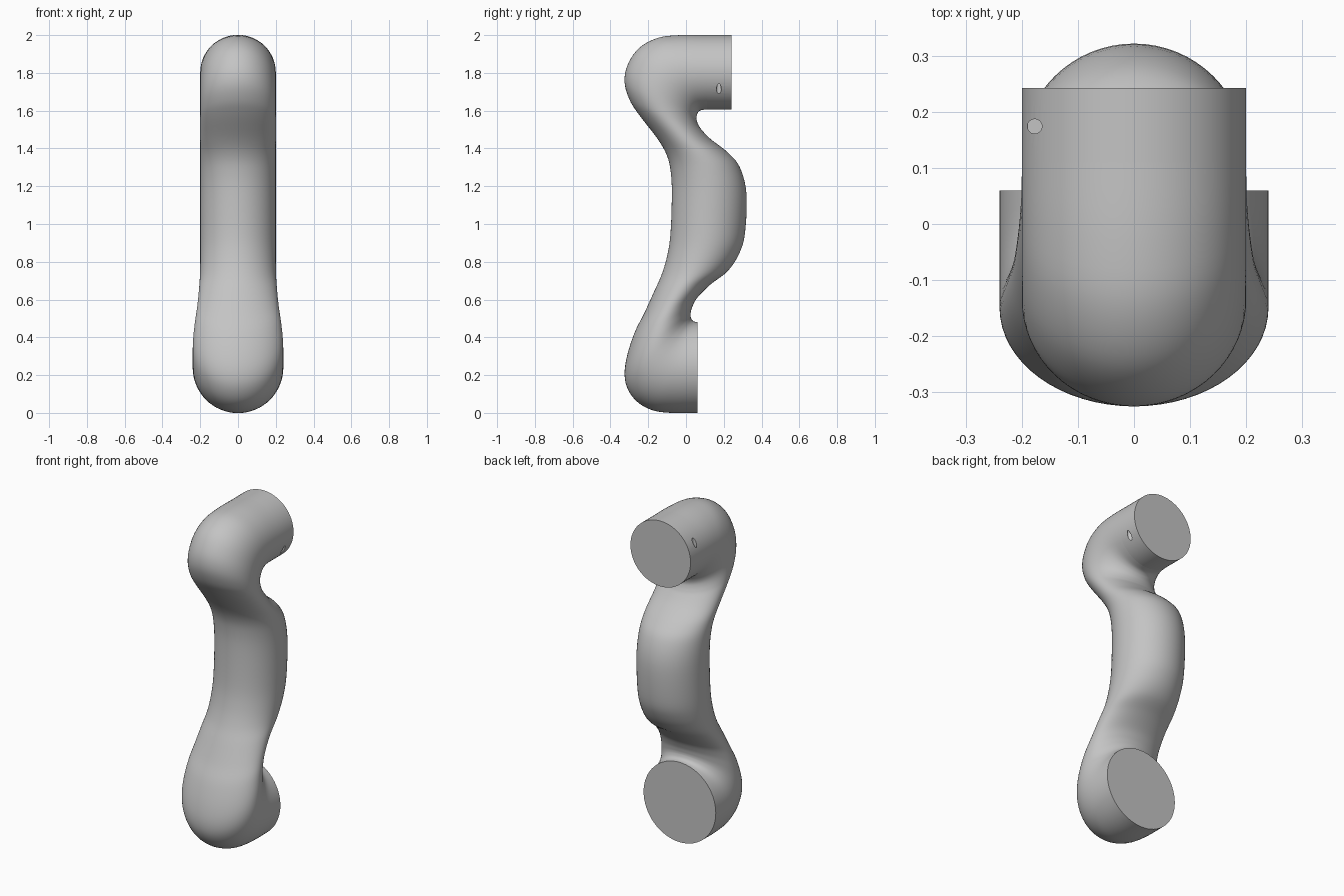
import bpy, bmesh, math
from mathutils import Vector

cube = bpy.data.objects.get("Cube")
if cube:
    bpy.data.objects.remove(cube)

SIDES = 64
STEPS = 5

grey = bpy.data.materials.new("plain grey")
grey.use_nodes = True
colour = (0.55, 0.55, 0.55, 1)
grey.diffuse_color = colour
grey.node_tree.nodes["Principled BSDF"].inputs["Base Color"].default_value = colour

# Stations along the handle: front edge (y, z), back edge (y, z), half width
STATIONS = [
    (.11, 2, .11, 1.607, .2),
    (-.03, 2, .078, 1.602, .2),
    (-.15, 1.985, .063, 1.59, .2),
    (-.25, 1.93, .057, 1.575, .2),
    (-.31, 1.84, .055, 1.56, .2),
    (-.325, 1.75, .058, 1.545, .2),
    (-.3, 1.66, .066, 1.525, .2),
    (-.25, 1.58, .082, 1.5, .2),
    (-.15, 1.45, .13, 1.45, .2),
    (-.1, 1.36, .22, 1.38, .2),
    (-.08, 1.27, .285, 1.3, .2),
    (-.075, 1.15, .32, 1.16, .2),
    (-.082, .95, .312, .95, .2),
    (-.1, .83, .28, .84, .2),
    (-.13, .73, .22, .75, .201),
    (-.17, .64, .13, .68, .206),
    (-.22, .53, .06, .61, .215),
    (-.27, .43, .033, .56, .226),
    (-.31, .31, .025, .53, .235),
    (-.325, .21, .024, .515, .239),
    (-.31, .13, .026, .505, .24),
    (-.26, .06, .03, .495, .24),
    (-.18, .015, .036, .488, .24),
    (-.08, 0, .045, .483, .24),
    (.06, 0, .06, .48, .24),
]


def smooth_path(points):
    """Pass a smooth curve through all the stations."""
    rows = [Vector(p) for p in points]
    result = []
    for i in range(len(rows) - 1):
        a, b = rows[max(i - 1, 0)], rows[i]
        c, d = rows[i + 1], rows[min(i + 2, len(rows) - 1)]
        for k in range(STEPS):
            t = k / STEPS
            result.append((b * 2 + (c - a) * t
                           + (a * 2 - b * 5 + c * 4 - d) * t ** 2
                           + (b * 3 - a - c * 3 + d) * t ** 3) / 2)
    return result + [rows[-1]]


def loft(name, stations):
    """Skin elliptical rings spanning from front edge to back edge."""
    bm = bmesh.new()
    rings = []
    for front_y, front_z, back_y, back_z, width in stations:
        front, back = Vector((0, front_y, front_z)), Vector((0, back_y, back_z))
        centre, arm = (front + back) / 2, (front - back) / 2
        side = Vector((width, 0, 0))
        angles = [math.tau * k / SIDES for k in range(SIDES)]
        rings.append([bm.verts.new(centre + arm * math.cos(a) + side * math.sin(a))
                      for a in angles])
    for first, second in zip(rings, rings[1:]):
        for k in range(SIDES):
            n = (k + 1) % SIDES
            bm.faces.new((first[k], first[n], second[n], second[k]))
    bm.faces.new(rings[0])
    bm.faces.new(rings[-1])
    bmesh.ops.recalc_face_normals(bm, faces=bm.faces)
    mesh = bpy.data.meshes.new(name)
    bm.to_mesh(mesh)
    bm.free()
    obj = bpy.data.objects.new(name, mesh)
    bpy.context.collection.objects.link(obj)
    mesh.materials.append(grey)
    return obj


def shade(obj):
    bpy.ops.object.select_all(action="DESELECT")
    obj.select_set(True)
    bpy.context.view_layer.objects.active = obj
    bpy.ops.object.shade_smooth_by_angle(angle=math.radians(35))


# Curved grip with a flat mounting face at the bottom
grip = loft("curved_grip", smooth_path(STATIONS))
shade(grip)

# Straight collar at the top
collar = loft("end_collar", [(y, 2, y, 1.607, .2) for y in (.105, .242)])

# Two shallow upright pin holes on opposite sides of the collar
for name, sign in (("upper", -1), ("lower", 1)):
    floor, depth = 1.804 - sign * .05, .2
    bpy.ops.mesh.primitive_cylinder_add(
        vertices=24, radius=.013, depth=depth,
        location=(sign * .177, .174, floor - sign * depth / 2))
    cutter = bpy.context.object
    cutter.name = name + "_pin_hole_cutter"
    cutter.data.materials.append(grey)
    cutter.hide_render = True
    cutter.hide_viewport = True
    cut = collar.modifiers.new(name + " pin hole", "BOOLEAN")
    cut.operation = "DIFFERENCE"
    cut.solver = "EXACT"
    cut.object = cutter
shade(collar)
